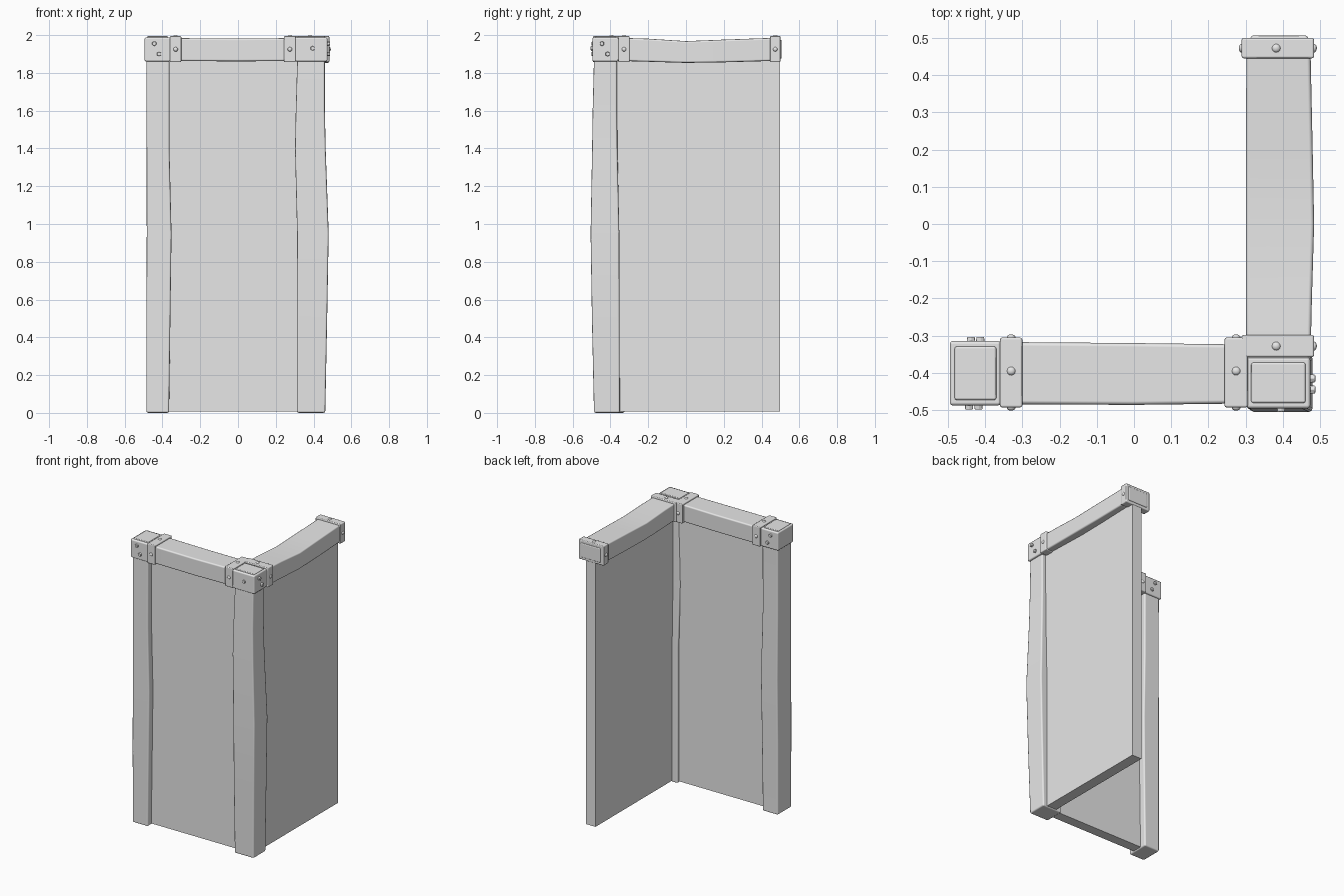
import bpy
import bmesh
import math
from mathutils import Matrix, Vector

cube = bpy.data.objects.get("Cube")
if cube:
    bpy.data.objects.remove(cube, do_unlink=True)

GREY = (0.8, 0.8, 0.8, 1)
grey = bpy.data.materials.new("light_grey")
grey.use_nodes = True
grey.diffuse_color = GREY
grey.node_tree.nodes["Principled BSDF"].inputs["Base Color"].default_value = GREY


def finish(name, bm, bevel=0.0, segments=2):
    """Turn a bmesh into a shaded object with an optional soft edge."""
    bmesh.ops.recalc_face_normals(bm, faces=bm.faces)
    mesh = bpy.data.meshes.new(name)
    bm.to_mesh(mesh)
    bm.free()
    mesh.materials.append(grey)
    obj = bpy.data.objects.new(name, mesh)
    bpy.context.collection.objects.link(obj)
    if bevel:
        mod = obj.modifiers.new("soft_edges", 'BEVEL')
        mod.width = bevel
        mod.segments = segments
        mod.limit_method = 'ANGLE'
        mod.angle_limit = math.radians(40)
        mod.harden_normals = True
        mesh.polygons.foreach_set("use_smooth", [True] * len(mesh.polygons))
        mesh.set_sharp_from_angle(angle=math.radians(40))
    return obj


def beam(name, axis, rings, bevel=0.01):
    """Loft rectangles (position, min a, max a, min b, max b) along an axis."""
    bm = bmesh.new()
    loops = []
    for pos, a0, a1, b0, b1 in rings:
        loop = []
        for a, b in ((a0, b0), (a1, b0), (a1, b1), (a0, b1)):
            co = [a, b]
            co.insert(axis, pos)
            loop.append(bm.verts.new(co))
        loops.append(loop)
    for low, high in zip(loops, loops[1:]):
        for i in range(4):
            j = (i + 1) % 4
            bm.faces.new((low[i], low[j], high[j], high[i]))
    bm.faces.new(loops[0])
    bm.faces.new(loops[-1])
    return finish(name, bm, bevel)


def box(name, x, y, z, bevel=0.0):
    return beam(name, 2, [(h, *x, *y) for h in z], bevel)


def stud(name, location, direction, radius=0.012, hexagonal=False):
    """A domed rivet or a six sided bolt head facing a direction."""
    turn = Vector(direction).to_track_quat('Z', 'Y').to_matrix().to_4x4()
    place = Matrix.Translation(location) @ turn
    bm = bmesh.new()
    if hexagonal:
        bmesh.ops.create_cone(bm, cap_ends=True, segments=6, radius1=radius,
                              radius2=radius * 0.85, depth=0.026, matrix=place)
        return finish(name, bm, 0.002, 1)
    bmesh.ops.create_uvsphere(bm, u_segments=12, v_segments=8, radius=radius,
                              matrix=place @ Matrix.Diagonal((1, 1, 0.7, 1)))
    for face in bm.faces:
        face.smooth = True
    return finish(name, bm)


# Wall panels
box("front_panel", (-0.40, 0.34), (-0.44, -0.37), (0.008, 1.90))
box("side_panel", (0.355, 0.43), (-0.40, 0.497), (0.008, 1.90))

# Worn timber posts
beam("end_post", 2, [
    (0.0, -0.485, -0.365, -0.48, -0.325),
    (0.5, -0.485, -0.358, -0.482, -0.325),
    (0.95, -0.483, -0.352, -0.484, -0.322),
    (1.4, -0.484, -0.363, -0.482, -0.326),
    (1.88, -0.485, -0.363, -0.48, -0.325)])
beam("corner_post", 2, [
    (0.0, 0.312, 0.462, -0.487, -0.350),
    (0.5, 0.312, 0.472, -0.498, -0.352),
    (0.95, 0.313, 0.480, -0.505, -0.353),
    (1.4, 0.302, 0.464, -0.497, -0.363),
    (1.6, 0.306, 0.460, -0.494, -0.365),
    (1.88, 0.314, 0.460, -0.487, -0.365)])

# Worn timber top rails
beam("front_rail", 0, [
    (-0.37, -0.484, -0.317, 1.863, 1.984),
    (0.0, -0.486, -0.320, 1.861, 1.982),
    (0.31, -0.482, -0.324, 1.863, 1.984)])
beam("side_rail", 1, [
    (-0.37, 0.302, 0.474, 1.864, 1.986),
    (-0.2, 0.301, 0.478, 1.859, 1.981),
    (0.0, 0.301, 0.484, 1.853, 1.968),
    (0.2, 0.301, 0.480, 1.856, 1.976),
    (0.48, 0.302, 0.474, 1.864, 1.986)])

# Metal caps with raised centre plates
for name, x, y in (("end_cap", (-0.495, -0.357), (-0.488, -0.314)),
                   ("corner_cap", (0.302, 0.474), (-0.496, -0.357))):
    box(name, x, y, (1.86, 1.988), 0.009)
    box(name + "_plate", (x[0] + 0.013, x[1] - 0.013),
        (y[0] + 0.015, y[1] - 0.015), (1.97, 1.994), 0.006)

# Clamp bands around the rails
for name, x in (("left_clamp", (-0.36, -0.30)), ("right_clamp", (0.243, 0.306))):
    box(name, x, (-0.493, -0.305), (1.857, 1.995), 0.006)
    mid = sum(x) / 2
    stud(name + "_top_rivet", (mid, -0.395, 1.993), (0, 0, 1))
    stud(name + "_front_rivet", (mid, -0.493, 1.925), (0, -1, 0))
    stud(name + "_back_rivet", (mid, -0.305, 1.925), (0, 1, 0))
for name, y in (("corner_clamp", (-0.358, -0.298)), ("rear_clamp", (0.445, 0.50))):
    box(name, (0.289, 0.484), y, (1.857, 1.995), 0.006)
    mid = sum(y) / 2
    stud(name + "_top_rivet", (0.382, mid, 1.993), (0, 0, 1))
    stud(name + "_outer_rivet", (0.483, mid, 1.925), (1, 0, 0))
    stud(name + "_inner_rivet", (0.290, mid, 1.925), (-1, 0, 0))
box("rear_clamp_plate", (0.313, 0.467), (0.48, 0.506), (1.875, 1.975), 0.006)

# Bolts on the caps
for i, (x, z) in enumerate(((-0.443, 1.955), (-0.418, 1.90))):
    stud(f"end_cap_front_bolt_{i}", (x, -0.486, z), (0, -1, 0), 0.014, True)
    stud(f"end_cap_back_bolt_{i}", (x + 0.005, -0.316, z), (0, 1, 0), 0.014, True)
for i, (y, z) in enumerate(((-0.445, 1.955), (-0.415, 1.90))):
    stud(f"corner_cap_side_bolt_{i}", (0.474, y, z), (1, 0, 0), 0.014, True)
stud("corner_cap_front_bolt", (0.395, -0.492, 1.93), (0, -1, 0), 0.014, True)
